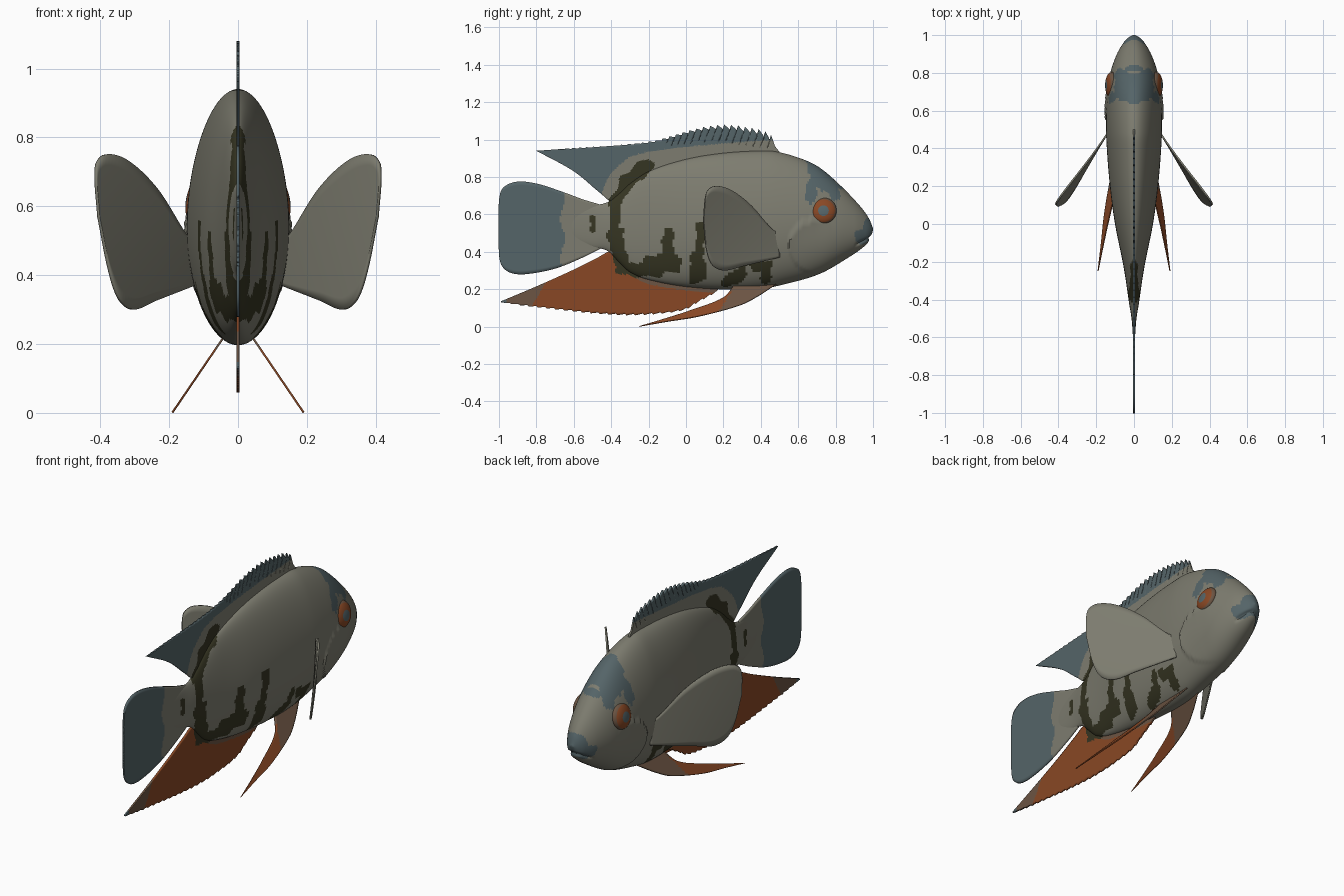
import bpy, bmesh, math
from mathutils import Vector

if "Cube" in bpy.data.objects:
    bpy.data.objects.remove(bpy.data.objects["Cube"])

# ---------- colours ----------
GREY, BLUE, DARK, ORANGE, BROWN = range(5)
mats = []
for name, c in [("body grey", (.205, .202, .160)), ("slate blue", (.090, .128, .138)),
                ("dark olive", (.036, .035, .016)), ("burnt orange", (.25, .064, .018)),
                ("dull brown", (.150, .090, .056))]:
    m = bpy.data.materials.new(name)
    m.diffuse_color = (*c, 1)
    m.use_nodes = True
    m.node_tree.nodes["Principled BSDF"].inputs["Base Color"].default_value = m.diffuse_color
    mats.append(m)


# ---------- helpers ----------
def curve_at(pts, y):
    """Smooth (Hermite) value through points sorted by rising y."""
    n = len(pts)
    if y <= pts[0][0]:
        return pts[0][1]
    if y >= pts[-1][0]:
        return pts[-1][1]
    i = next(k for k in range(n - 1) if y <= pts[k + 1][0])

    def slope(k):
        a, b = pts[max(k - 1, 0)], pts[min(k + 1, n - 1)]
        return (b[1] - a[1]) / (b[0] - a[0])
    (y0, v0), (y1, v1) = pts[i], pts[i + 1]
    h = y1 - y0
    t = (y - y0) / h
    return ((2*t**3 - 3*t**2 + 1) * v0 + (t**3 - 2*t**2 + t) * h * slope(i)
            + (3*t**2 - 2*t**3) * v1 + (t**3 - t**2) * h * slope(i + 1))


def along(pts, u):
    """Point on a smooth path at a share u of its length."""
    s = [0]
    for a, b in zip(pts, pts[1:]):
        s.append(s[-1] + math.dist(a, b))
    return [curve_at([(q, p[k]) for q, p in zip(s, pts)], u * s[-1]) for k in (0, 1)]


def in_patch(patches, y, z):
    """True inside any of the slightly wavy capsules (y1, z1, y2, z2, radius)."""
    p = Vector((y, z))
    wave = 1 + .16 * math.sin(47*y + 31*z) + .10 * math.sin(90*z - 35*y)
    for y1, z1, y2, z2, r in patches:
        a, d = Vector((y1, z1)), Vector((y2 - y1, z2 - z1))
        t = min(1, max(0, (p - a).dot(d) / max(d.length_squared, 1e-9)))
        if (p - a - d * t).length < r * wave:
            return True
    return False


def finish(bm, name, angle=40):
    bmesh.ops.remove_doubles(bm, verts=bm.verts, dist=1e-5)
    bmesh.ops.recalc_face_normals(bm, faces=bm.faces)
    me = bpy.data.meshes.new(name)
    bm.to_mesh(me)
    bm.free()
    for m in mats:
        me.materials.append(m)
    ob = bpy.data.objects.new(name, me)
    bpy.context.collection.objects.link(ob)
    bpy.ops.object.select_all(action='DESELECT')
    ob.select_set(True)
    bpy.context.view_layer.objects.active = ob
    bpy.ops.object.shade_smooth_by_angle(angle=math.radians(angle))
    return ob


def fin(name, edge_a, edge_b, rule, nu=80, nv=24, x_of=lambda y, z: 0, teeth=None, thick=.009):
    """Thin sheet spanned between two edge paths; teeth(u) lifts edge b."""
    bm = bmesh.new()
    rows = []
    for i in range(nu + 1):
        u = i / nu
        a, b = along(edge_a, u), along(edge_b, u)
        if teeth:
            b[1] += teeth(u)
        row = []
        for j in range(nv + 1):
            y, z = (a[k] + (b[k] - a[k]) * j / nv for k in (0, 1))
            row.append(bm.verts.new((x_of(y, z), y, z)))
        rows.append(row)
    for i in range(nu):
        for j in range(nv):
            f = bm.faces.new((rows[i][j], rows[i+1][j], rows[i+1][j+1], rows[i][j+1]))
            c = f.calc_center_median()
            f.material_index = rule(c.y, c.z)
    ob = finish(bm, name)
    mod = ob.modifiers.new("thickness", 'SOLIDIFY')
    mod.thickness, mod.offset = thick, 0
    return ob


# ---------- body profiles ----------
TOP = [(-.62, .60), (-.5, .645), (-.42, .665), (-.36, .71), (-.3, .765), (-.2, .83), (0, .895), (.2, .928),
       (.4, .94), (.48, .936), (.61, .90), (.71, .853), (.82, .76), (.93, .645), (.98, .575), (1, .525)]
LOW = [(-.62, .47), (-.5, .425), (-.42, .405), (-.36, .345), (-.3, .29), (-.2, .25), (0, .213), (.25, .197),
       (.4, .202), (.5, .22), (.71, .28), (.87, .37), (.96, .435), (.985, .47), (1, .515)]
WIDE = [(-.62, .004), (-.5, .013), (-.42, .026), (-.3, .043), (-.2, .06), (0, .10), (.2, .127),
        (.45, .146), (.6, .147), (.7, .14), (.8, .125), (.9, .09), (.96, .055), (.985, .032), (1, .008)]
DARK_PATCHES = [(-.21, .86, -.31, .78, .04), (-.31, .78, -.38, .66, .033), (-.38, .64, -.385, .5, .026),
                (-.375, .5, -.34, .31, .042), (-.34, .31, -.15, .30, .035), (-.18, .33, -.08, .34, .055),
                (-.10, .36, -.09, .50, .03), (.06, .27, .06, .36, .042), (.07, .36, .08, .54, .026),
                (.22, .24, .28, .27, .035), (.3, .27, .3, .35, .025), (.37, .33, .43, .33, .03),
                (.43, .26, .43, .32, .03), (-.5, .51, -.5, .58, .014)]
BLUE_PATCHES = [(.71, .88, .72, .79, .06), (.68, .78, .67, .69, .03), (.77, .78, .80, .71, .03),
                (.825, .765, .83, .75, .02), (.99, .50, .94, .48, .035), (.98, .5, .975, .55, .03)]


def skin(y, z):
    if in_patch(BLUE_PATCHES, y, z):
        return BLUE
    return DARK if in_patch(DARK_PATCHES, y, z) else GREY


# ---------- body ----------
bm = bmesh.new()
RINGS, SIDES = 190, 96
rings = []
for i in range(RINGS + 1):
    y = 1 - 1.62 * (i / RINGS) ** 1.35
    top, low, w = curve_at(TOP, y), curve_at(LOW, y), curve_at(WIDE, y)
    mid, h = (top + low) / 2, (top - low) / 2
    ring = []
    for k in range(SIDES):
        a = 2 * math.pi * k / SIDES
        x, z = w * math.sin(a) * (1 - .1 * math.cos(a)), mid + h * math.cos(a)
        # raised gill cover edge
        d = math.hypot((y - .70) / .15, (z - .43) / .145)
        if d < 1:
            x *= 1 + .07 * d**3 * min(1, max(0, (.78 - y) / .1))
        # mouth groove
        g = math.exp(-((z - .472 + .5 * (.98 - y)) / .008) ** 2) * min(1, max(0, (y - .9) / .03))
        ring.append(bm.verts.new((x * (1 - .12 * g), y - .012 * g, z)))
    rings.append(ring)
for r0, r1 in zip(rings, rings[1:]):
    for k in range(SIDES):
        f = bm.faces.new((r0[k], r0[(k+1) % SIDES], r1[(k+1) % SIDES], r1[k]))
        c = f.calc_center_median()
        f.material_index = skin(c.y, c.z)
bm.faces.new(rings[0]).material_index = BLUE
bm.faces.new(rings[-1])
finish(bm, "body")

# ---------- tail fin ----------
fin("tail_fin",
    [(-.45, .65), (-.55, .68), (-.65, .717), (-.8, .765), (-.91, .774), (-.98, .74), (-1, .67), (-1, .53)],
    [(-.45, .42), (-.55, .37), (-.70, .31), (-.86, .28), (-.94, .288), (-.985, .325), (-1, .39), (-1, .53)],
    lambda y, z: BLUE if y < -.66 + .012 * math.sin(30 * z)
    else DARK if in_patch(DARK_PATCHES, y, z) else GREY)

# ---------- dorsal fin with spiny edge ----------
BAND = [(-.46, .68), (-.42, .79), (-.36, .86), (-.28, .915), (-.1, .95), (.1, .97), (.4, .995), (.5, 1.0)]


def dorsal_rule(y, z):
    if y < -.45 or z > curve_at(BAND, y):
        return BLUE
    return DARK if in_patch(DARK_PATCHES, y, z) else GREY


fin("dorsal_fin",
    [(.5, .92), (.3, .91), (0, .87), (-.2, .80), (-.32, .70), (-.39, .665), (-.46, .715), (-.6, .83), (-.8, .94)],
    [(.5, .935), (.44, 1.0), (.36, 1.03), (.2, 1.055), (.05, 1.04), (-.15, .99), (-.3, .972),
     (-.5, .957), (-.8, .94)],
    dorsal_rule, nu=288, nv=26,
    teeth=lambda u: .045 * max(.12, 1 - 1.5 * u) * ((u * 36) % 1) * min(1, (1 - u) * 6) if u > .03 else 0)


# ---------- anal fin ----------
def anal_rule(y, z):
    if in_patch(DARK_PATCHES, y, z):
        return DARK
    if y < -.96:
        return BLUE
    if y < -.80 + .6 * (z - .15) or (y > -.33 and z > curve_at(LOW, y) - .02):
        return BROWN
    return ORANGE


fin("anal_fin",
    [(.17, .21), (0, .235), (-.2, .28), (-.32, .36), (-.39, .405), (-.48, .365), (-.6, .305), (-.8, .215), (-.99, .135)],
    [(.17, .195), (.06, .135), (0, .10), (-.1, .08), (-.3, .068), (-.5, .078), (-.75, .105), (-.99, .13)],
    anal_rule, nu=150, nv=26,
    teeth=lambda u: -.010 * ((u * 25) % 1) * min(1, (1 - u) * 8))

for side, s in (("right", 1), ("left", -1)):
    # ---------- pectoral fins ----------
    fin(side + "_pectoral_fin",
        [(.50, .50), (.46, .52), (.34, .655), (.23, .735), (.15, .75), (.11, .715), (.093, .57)],
        [(.50, .37), (.46, .36), (.31, .325), (.20, .30), (.14, .33), (.11, .41), (.093, .57)],
        lambda y, z: GREY, nu=50, nv=12,
        x_of=lambda y, z: s * (.147 + (.47 - y) * (.48 + .36 * z)))

    # ---------- pelvic fins ----------
    fin(side + "_pelvic_fin",
        [(.26, .225), (.2, .155), (.02, .085), (-.12, .04), (-.25, .001)],
        [(.48, .225), (.38, .16), (.29, .115), (.07, .055), (-.1, .027), (-.25, .001)],
        lambda y, z: BROWN if y > .2 + .6 * (z - .12) else ORANGE, nu=60, nv=12,
        x_of=lambda y, z: s * (.045 + (.215 - z) * .68), thick=.006)

    # ---------- eyes ----------
    bm = bmesh.new()
    bmesh.ops.create_uvsphere(bm, u_segments=40, v_segments=30, radius=1)
    for v in bm.verts:
        x, y, z = v.co
        v.co = (s * (.117 - .012 * y + .034 * z), .735 + .07 * x, .62 + .07 * y)
    for f in bm.faces:
        c = f.calc_center_median()
        r = math.hypot(c.y - .735, c.z - .62)
        f.material_index = BLUE if r < .026 else ORANGE if r < .062 else BROWN
    finish(bm, side + "_eye")
